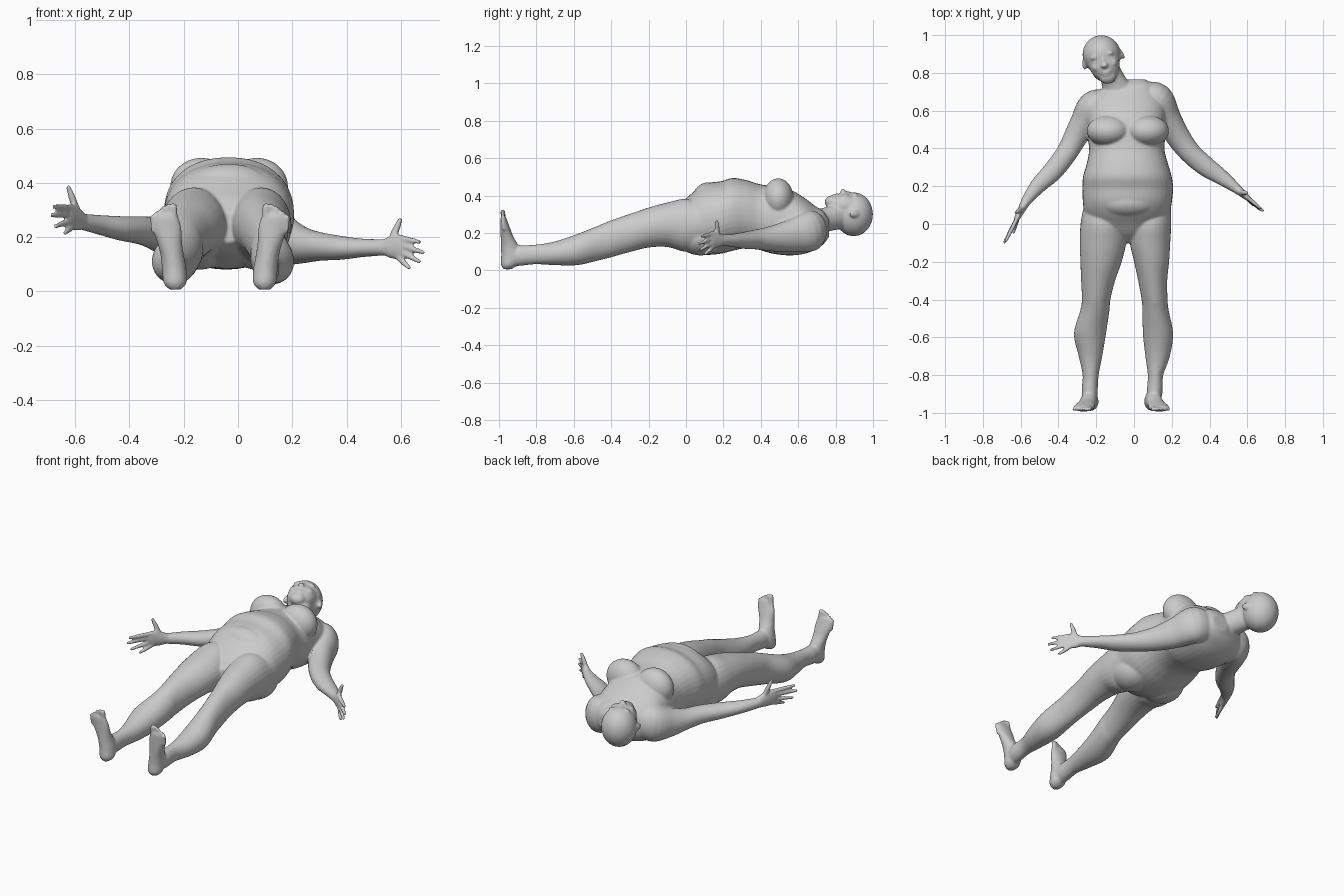
import bpy, bmesh, math
from mathutils import Vector, Matrix

if "Cube" in bpy.data.objects:
    bpy.data.objects.remove(bpy.data.objects["Cube"])

skin = bpy.data.materials.new("plain grey")
skin.use_nodes = True
GREY = (0.6, 0.6, 0.6, 1)
skin.diffuse_color = GREY
skin.node_tree.nodes["Principled BSDF"].inputs["Base Color"].default_value = GREY

bm = bmesh.new()
X, Y, Z = Vector((1, 0, 0)), Vector((0, 1, 0)), Vector((0, 0, 1))


def spline(rows, steps):
    """Catmull-Rom interpolation of station rows."""
    out = []
    for i in range(len(rows) - 1):
        quad = [rows[max(i - 1, 0)], rows[i], rows[i + 1], rows[min(i + 2, len(rows) - 1)]]
        for s in range(steps):
            t = s / steps
            out.append([0.5 * (2 * b + (c - a) * t + (2 * a - 5 * b + 4 * c - d) * t * t
                               + (3 * b - a - 3 * c + d) * t ** 3) for a, b, c, d in zip(*quad)])
    return out + [list(rows[-1])]


def loft(rows, frame=None, steps=5, n=28, power=2.0):
    """Closed tube through rows of (x, y, z, half width, half height)."""
    rows = spline(rows, steps)
    pts = [Vector(r[:3]) for r in rows]
    rings = []
    for i, r in enumerate(rows):
        if frame:
            side, up = frame
        else:
            t = (pts[min(i + 1, len(pts) - 1)] - pts[max(i - 1, 0)]).normalized()
            side = t.cross(Z).normalized()
            up = side.cross(t)
        ring = []
        for k in range(n):
            c, s = math.cos(math.tau * k / n), math.sin(math.tau * k / n)
            u = math.copysign(abs(c) ** (2 / power), c) * r[3]
            v = math.copysign(abs(s) ** (2 / power), s) * r[4]
            ring.append(bm.verts.new(pts[i] + side * u + up * v))
        rings.append(ring)
    for a, b in zip(rings, rings[1:]):
        for k in range(n):
            bm.faces.new((a[k], a[(k + 1) % n], b[(k + 1) % n], b[k]))
    bm.faces.new(rings[0][::-1])
    bm.faces.new(rings[-1])


def blob(pos, radii, turn=0.0):
    m = Matrix.Translation(pos) @ Matrix.Rotation(turn, 4, 'Z') @ Matrix.Diagonal((*radii, 1))
    bmesh.ops.create_uvsphere(bm, u_segments=32, v_segments=20, radius=1, matrix=m)


def digit(p, q, r0, r1):
    """Tapered finger or toe with rounded ends."""
    p, q = Vector(p), Vector(q)
    mid = p.lerp(q, 0.5)
    loft([(*p, r0, r0), (*mid, r0, r0), (*q, r1, r1)], steps=3, n=12)
    for c, r in ((p, r0), (q, r1)):
        blob(c, (r, r, r))


# Torso: y, centre x, half width, bottom z, top z
torso = [(-0.10, -0.035, 0.05, 0.18, 0.29), (-0.05, -0.035, 0.12, 0.14, 0.345),
         (0.00, -0.04, 0.19, 0.115, 0.385), (0.06, -0.037, 0.225, 0.09, 0.435),
         (0.12, -0.035, 0.236, 0.083, 0.467), (0.19, -0.033, 0.24, 0.09, 0.477),
         (0.25, -0.035, 0.235, 0.105, 0.494), (0.32, -0.035, 0.215, 0.118, 0.483),
         (0.39, -0.038, 0.20, 0.11, 0.462), (0.46, -0.04, 0.205, 0.09, 0.45),
         (0.55, -0.043, 0.21, 0.08, 0.435), (0.63, -0.045, 0.21, 0.088, 0.39),
         (0.69, -0.04, 0.175, 0.11, 0.345), (0.735, -0.01, 0.12, 0.14, 0.315),
         (0.765, 0.01, 0.05, 0.18, 0.27)]
loft([(cx, y, (lo + hi) / 2, hw, (hi - lo) / 2) for y, cx, hw, lo, hi in torso], (X, Z), n=40, power=2.2)
for x in (-0.135, 0.07):                       # breasts
    blob((x, 0.493, 0.385), (0.115, 0.082, 0.107))
blob((-0.035, 0.115, 0.365), (0.17, 0.085, 0.105))   # lower belly roll
for x in (-0.14, 0.07):                        # buttocks
    blob((x, 0.08, 0.18), (0.115, 0.13, 0.1))

# Legs: y, bottom z, top z, right inner/outer x, left inner/outer x
legs = [(0.10, 0.13, 0.36, -0.05, -0.265, -0.02, 0.195), (0.00, 0.10, 0.383, -0.042, -0.283, -0.025, 0.197),
        (-0.10, 0.125, 0.363, -0.042, -0.287, -0.022, 0.192), (-0.20, 0.122, 0.336, -0.065, -0.284, 0.0, 0.186),
        (-0.30, 0.098, 0.302, -0.10, -0.28, 0.022, 0.176), (-0.40, 0.07, 0.268, -0.125, -0.276, 0.04, 0.178),
        (-0.46, 0.055, 0.243, -0.13, -0.285, 0.045, 0.184), (-0.58, 0.028, 0.195, -0.148, -0.318, 0.047, 0.207),
        (-0.70, 0.028, 0.155, -0.168, -0.293, 0.06, 0.19), (-0.80, 0.033, 0.138, -0.187, -0.272, 0.073, 0.155),
        (-0.88, 0.025, 0.135, -0.192, -0.277, 0.068, 0.152), (-0.95, 0.02, 0.14, -0.195, -0.27, 0.065, 0.14)]
# Feet: z, outward shift, centre y, half width, half depth
feet = [(0.006, 0.0, -0.955, 0.02, 0.02), (0.03, 0.0, -0.945, 0.042, 0.044), (0.08, 0.003, -0.935, 0.045, 0.053),
        (0.13, 0.01, -0.942, 0.043, 0.047), (0.18, 0.02, -0.957, 0.046, 0.034),
        (0.23, 0.03, -0.967, 0.054, 0.025), (0.27, 0.037, -0.975, 0.051, 0.018), (0.285, 0.039, -0.976, 0.042, 0.013)]
for sx, heel, col in ((-1, -0.232, 3), (1, 0.098, 5)):
    loft([((r[col] + r[col + 1]) / 2, r[0], (r[1] + r[2]) / 2, abs(r[col] - r[col + 1]) / 2, (r[2] - r[1]) / 2)
          for r in legs], (X, Z))
    loft([(heel + sx * d, y, z, a, b) for z, d, y, a, b in feet], (X, Y))
    for k, top in enumerate((0.312, 0.314, 0.304, 0.29, 0.273)):      # toes
        x, r = heel + sx * (0.002 + 0.0195 * k), 0.0135 if k == 0 else 0.0095
        digit((x, -0.973, top - 0.05), (x + sx * 0.004, -0.98, top), r, r)

# Arms: path from shoulder to wrist
left_arm = [(0.05, 0.68, 0.22, 0.07, 0.09), (0.125, 0.665, 0.21, 0.08, 0.108), (0.175, 0.565, 0.185, 0.072, 0.09),
            (0.235, 0.46, 0.17, 0.064, 0.068), (0.30, 0.375, 0.165, 0.057, 0.053),
            (0.38, 0.305, 0.16, 0.053, 0.044), (0.46, 0.25, 0.16, 0.042, 0.034), (0.54, 0.19, 0.162, 0.027, 0.03)]
right_arm = [(-0.14, 0.64, 0.23, 0.07, 0.09), (-0.215, 0.625, 0.225, 0.08, 0.105), (-0.265, 0.54, 0.215, 0.072, 0.085),
             (-0.315, 0.45, 0.217, 0.062, 0.06), (-0.36, 0.37, 0.225, 0.056, 0.052),
             (-0.43, 0.28, 0.232, 0.053, 0.045), (-0.51, 0.20, 0.245, 0.042, 0.036), (-0.572, 0.12, 0.256, 0.027, 0.03)]
# Hands: wrist, knuckle centre, thumb tip, four finger tips
hands = [((0.54, 0.19, 0.162), (0.605, 0.135, 0.165), (0.597, 0.165, 0.262),
          [(0.668, 0.085, 0.182), (0.682, 0.07, 0.143), (0.668, 0.075, 0.11), (0.63, 0.1, 0.087)]),
         ((-0.572, 0.12, 0.256), (-0.622, 0.025, 0.28), (-0.625, 0.06, 0.382),
          [(-0.678, -0.09, 0.312), (-0.686, -0.097, 0.28), (-0.672, -0.08, 0.24), (-0.638, -0.045, 0.215)])]
for arm, (wrist, knuckle, thumb, tips) in zip((left_arm, right_arm), hands):
    loft(arm)
    w, kn = Vector(wrist), Vector(knuckle)
    mid = w.lerp(kn, 0.5)
    loft([(*w, 0.026, 0.03), (*mid, 0.02, 0.045), (*kn, 0.014, 0.045), (*kn.lerp(mid, -0.2), 0.01, 0.038)])
    digit(w.lerp(kn, 0.4) + Z * 0.025, thumb, 0.014, 0.0095)
    for k, tip in enumerate(tips):
        digit(kn.lerp(w, 0.25) + Z * (0.033 - 0.023 * k), tip, 0.0115, 0.0085)

# Neck and head, leaning toward the right shoulder
loft([(-0.065, 0.66, 0.24, 0.11, 0.09), (-0.085, 0.72, 0.262, 0.083, 0.07), (-0.115, 0.78, 0.28, 0.068, 0.068),
      (-0.15, 0.85, 0.30, 0.065, 0.075)], (X, Z))
LEAN = 0.27
head = Matrix.Translation((-0.168, 0.885, 0.302)) @ Matrix.Rotation(LEAN, 4, 'Z')


def feature(pos, radii, turn=0.0):
    blob(head @ Vector(pos), radii, LEAN + turn)


feature((0, 0.012, -0.002), (0.101, 0.103, 0.117))    # skull
feature((0, -0.03, 0.045), (0.082, 0.105, 0.068))     # face
feature((0, -0.105, 0.063), (0.046, 0.042, 0.036))    # chin
feature((0, -0.06, 0.012), (0.075, 0.075, 0.07))      # jaw
feature((0, -0.048, 0.115), (0.018, 0.014, 0.02))     # nose tip
feature((0, -0.028, 0.106), (0.011, 0.034, 0.016))    # nose bridge
feature((0, -0.083, 0.1), (0.026, 0.008, 0.01))       # upper lip
feature((0, -0.096, 0.096), (0.022, 0.008, 0.01))     # lower lip
for s in (-1, 1):
    feature((s * 0.034, 0.01, 0.098), (0.03, 0.012, 0.014), s * -0.15)   # brow
    feature((s * 0.042, -0.045, 0.085), (0.026, 0.024, 0.02))            # cheek
    feature((s * 0.1, -0.01, 0.0), (0.012, 0.033, 0.02), s * 0.25)       # ear

# Fuse all forms into one smooth skin
bmesh.ops.recalc_face_normals(bm, faces=bm.faces)
mesh = bpy.data.meshes.new("body")
bm.to_mesh(mesh)
bm.free()
body = bpy.data.objects.new("body", mesh)
bpy.context.collection.objects.link(body)
bpy.context.view_layer.objects.active = body
body.select_set(True)
fuse = body.modifiers.new("fuse", 'REMESH')
fuse.mode, fuse.voxel_size = 'VOXEL', 0.0065
soften = body.modifiers.new("soften", 'SMOOTH')
soften.factor, soften.iterations = 0.5, 5
for m in ("fuse", "soften"):
    bpy.ops.object.modifier_apply(modifier=m)
body.data.materials.clear()
body.data.materials.append(skin)
bpy.ops.object.shade_smooth()
